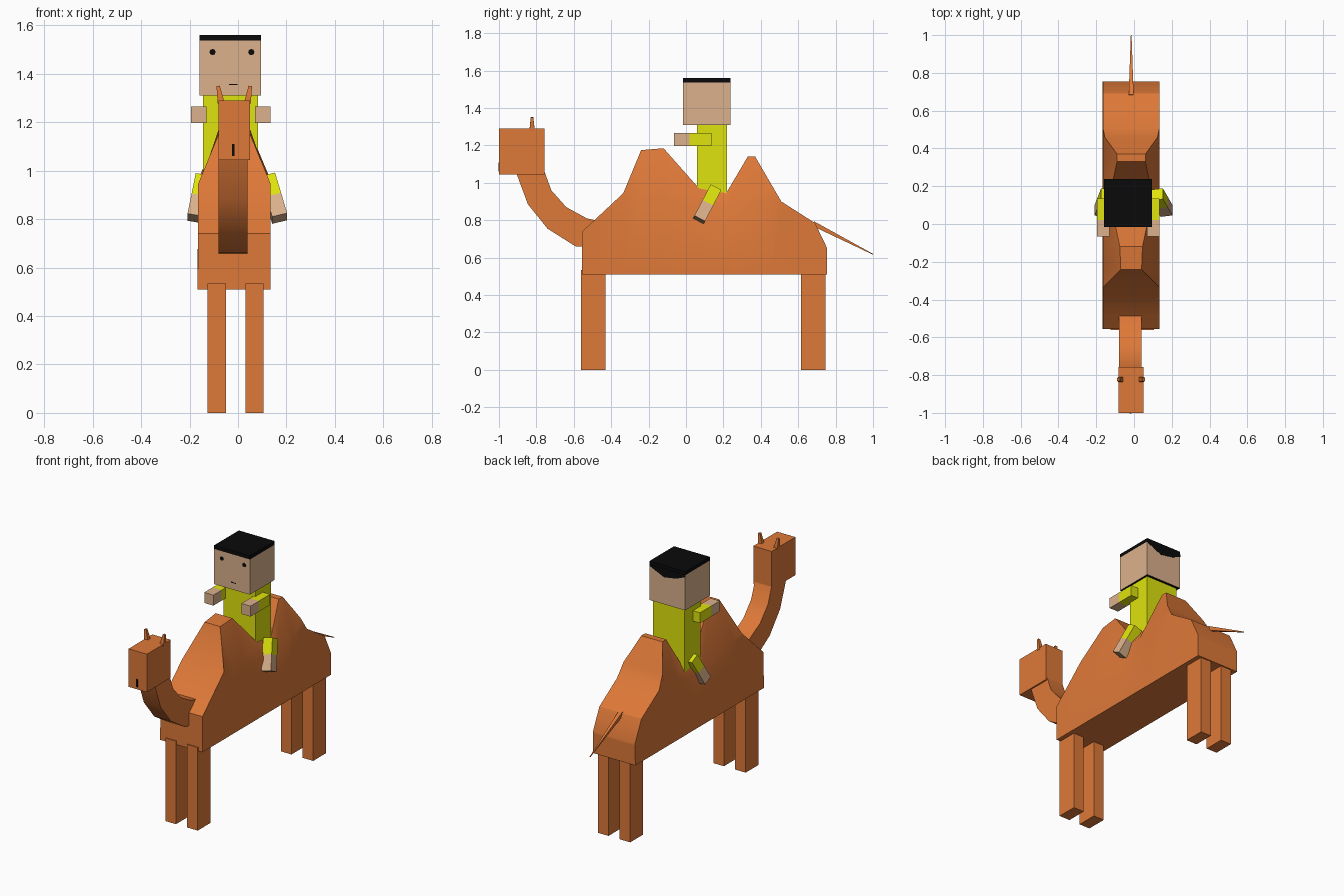
import bpy, bmesh, math
from mathutils import Vector

if "Cube" in bpy.data.objects:
    bpy.data.objects.remove(bpy.data.objects["Cube"])

CX = -0.015   # symmetry line of the animal


def material(name, rgb):
    m = bpy.data.materials.new(name)
    m.diffuse_color = (*rgb, 1)
    m.use_nodes = True
    m.node_tree.nodes["Principled BSDF"].inputs["Base Color"].default_value = m.diffuse_color
    return m


ORANGE = material("camel orange", (0.73, 0.19, 0.04))
SKIN = material("skin tan", (0.71, 0.44, 0.26))
YELLOW = material("shirt yellow", (0.74, 0.77, 0.004))
BLACK = material("hair black", (0.003, 0.003, 0.003))


def loft(name, rings, mats, rule=None, smooth=False):
    """Skin a series of closed rings and cap both ends."""
    bm = bmesh.new()
    rows = [[bm.verts.new(p) for p in r] for r in rings]
    n = len(rows[0])
    for a, b in zip(rows, rows[1:]):
        for i in range(n):
            j = (i + 1) % n
            bm.faces.new((a[i], a[j], b[j], b[i]))
    bm.faces.new(rows[0])
    bm.faces.new(rows[-1])
    bmesh.ops.recalc_face_normals(bm, faces=bm.faces)
    if rule:
        for f in bm.faces:
            f.material_index = rule(f)
    me = bpy.data.meshes.new(name)
    bm.to_mesh(me)
    bm.free()
    ob = bpy.data.objects.new(name, me)
    bpy.context.collection.objects.link(ob)
    for m in mats:
        me.materials.append(m)
    if smooth:
        bpy.context.view_layer.objects.active = ob
        ob.select_set(True)
        bpy.ops.object.shade_smooth_by_angle(angle=math.radians(30))
        ob.select_set(False)
    return ob


def box(name, x, y, z, mats, rule=None, cuts_y=()):
    ys = [y[0], *cuts_y, y[1]]
    rings = [[(x[0], v, z[0]), (x[1], v, z[0]), (x[1], v, z[1]), (x[0], v, z[1])] for v in ys]
    return loft(name, rings, mats, rule)


def limb(name, pts, half, mats, rule=None):
    """Square rod through points with a half width at each point."""
    d = (Vector(pts[-1]) - Vector(pts[0])).normalized()
    u = (Vector((1, 0, 0)) - d * d.x).normalized()
    v = d.cross(u)
    rings = [[Vector(p) + u * h * a + v * h * b for a, b in ((-1, -1), (1, -1), (1, 1), (-1, 1))]
             for p, h in zip(pts, half)]
    return loft(name, rings, mats, rule)


# Camel body: y, shoulder height, top height, half width of the top
stations = [
    (-0.555, 0.725, 0.74, 0.15), (-0.49, 0.785, 0.80, 0.15), (-0.335, 0.925, 0.945, 0.15),
    (-0.24, 0.93, 1.175, 0.055), (-0.12, 0.92, 1.185, 0.06), (0.07, 0.87, 0.97, 0.10),
    (0.215, 0.87, 0.945, 0.10), (0.33, 0.89, 1.14, 0.075), (0.37, 0.90, 1.14, 0.075),
    (0.46, 0.91, 0.985, 0.14), (0.51, 0.885, 0.90, 0.15), (0.69, 0.765, 0.785, 0.15),
    (0.755, 0.635, 0.65, 0.15)]
loft("camel_body",
     [[(CX - 0.152, y, 0.51), (CX + 0.15, y, 0.51), (CX + 0.15, y, s),
       (CX + w, y, t), (CX - w, y, t), (CX - 0.15, y, s)] for y, s, t, w in stations],
     [ORANGE], smooth=True)

# Camel legs
for side, x in (("left", -0.125), ("right", 0.03)):
    for end, y in (("front", -0.562), ("back", 0.615)):
        box(f"camel_{end}_{side}_leg", (x, x + 0.076), (y, y + 0.132), (0, 0.535), [ORANGE])

# Curved neck: underside point paired with upper point (y, z)
under = [(-0.49, 0.655), (-0.59, 0.66), (-0.74, 0.755), (-0.845, 0.885), (-0.91, 1.06)]
upper = [(-0.48, 0.80), (-0.53, 0.81), (-0.64, 0.87), (-0.72, 0.96), (-0.762, 1.075)]
loft("camel_neck",
     [[(-0.08, *a), (0.04, *a), (0.04, *b), (-0.08, *b)] for a, b in zip(under, upper)],
     [ORANGE], smooth=True)

# Camel head, ears, mouth slit
box("camel_head", (-0.081, 0.05), (-1.0, -0.757), (1.045, 1.29), [ORANGE])
for side, xb, xt in (("left", -0.07, -0.082), ("right", 0.039, 0.051)):
    limb(f"camel_{side}_ear", [(xb, -0.823, 1.28), (xt, -0.823, 1.35)], [0.014, 0.007], [ORANGE])
box("camel_mouth", (-0.025, -0.014), (-1.002, -0.996), (1.06, 1.11), [BLACK])

# Tail
limb("camel_tail", [(-0.015, 0.68, 0.782), (-0.015, 1.0, 0.618)], [0.013, 0.002], [ORANGE])

# Rider torso and head (underside of the head is black)
box("rider_torso", (-0.145, 0.083), (0.06, 0.22), (0.90, 1.315), [YELLOW])
box("rider_head", (-0.16, 0.096), (-0.015, 0.237), (1.31, 1.537), [SKIN, BLACK],
    lambda f: 1 if f.normal.z < -0.9 else 0)

# Hair: cap plus a pointed fringe down the back
box("rider_hair", (-0.16, 0.096), (-0.015, 0.237), (1.537, 1.56), [BLACK])
fringe = [(-0.16, 1.54), (0.096, 1.54), (0.09, 1.53), (-0.01, 1.485), (-0.10, 1.50), (-0.16, 1.525)]
loft("rider_back_hair", [[(x, y, z) for x, z in fringe] for y in (0.234, 0.239)], [BLACK])

# Face details
for side, x in (("left", -0.105), ("right", 0.055)):
    loft(f"rider_{side}_eye",
         [[(x + 0.013 * math.cos(k * math.pi / 4), y, 1.49 + 0.013 * math.sin(k * math.pi / 4))
           for k in range(8)] for y in (-0.017, -0.012)], [BLACK])
box("rider_mouth", (-0.038, -0.002), (-0.0165, -0.012), (1.353, 1.358), [BLACK])

# Arms reaching forward: sleeve behind, bare hand in front
for side, x in (("left", -0.195), ("right", 0.07)):
    box(f"rider_{side}_arm", (x, x + 0.065), (-0.065, 0.135), (1.198, 1.266), [SKIN, YELLOW],
        lambda f: 1 if f.calc_center_median().y > 0.02 else 0, cuts_y=(0.02,))

# Legs astride: yellow upper half, bare lower half
for side, xt, xb in (("left", -0.143, -0.177), ("right", 0.122, 0.172)):
    top, foot = Vector((xt, 0.157, 0.97)), Vector((xb, 0.07, 0.803))
    limb(f"rider_{side}_leg", [top, top.lerp(foot, 0.5), foot], [0.032] * 3, [YELLOW, SKIN],
         lambda f: 1 if f.calc_center_median().z < 0.887 else 0)
